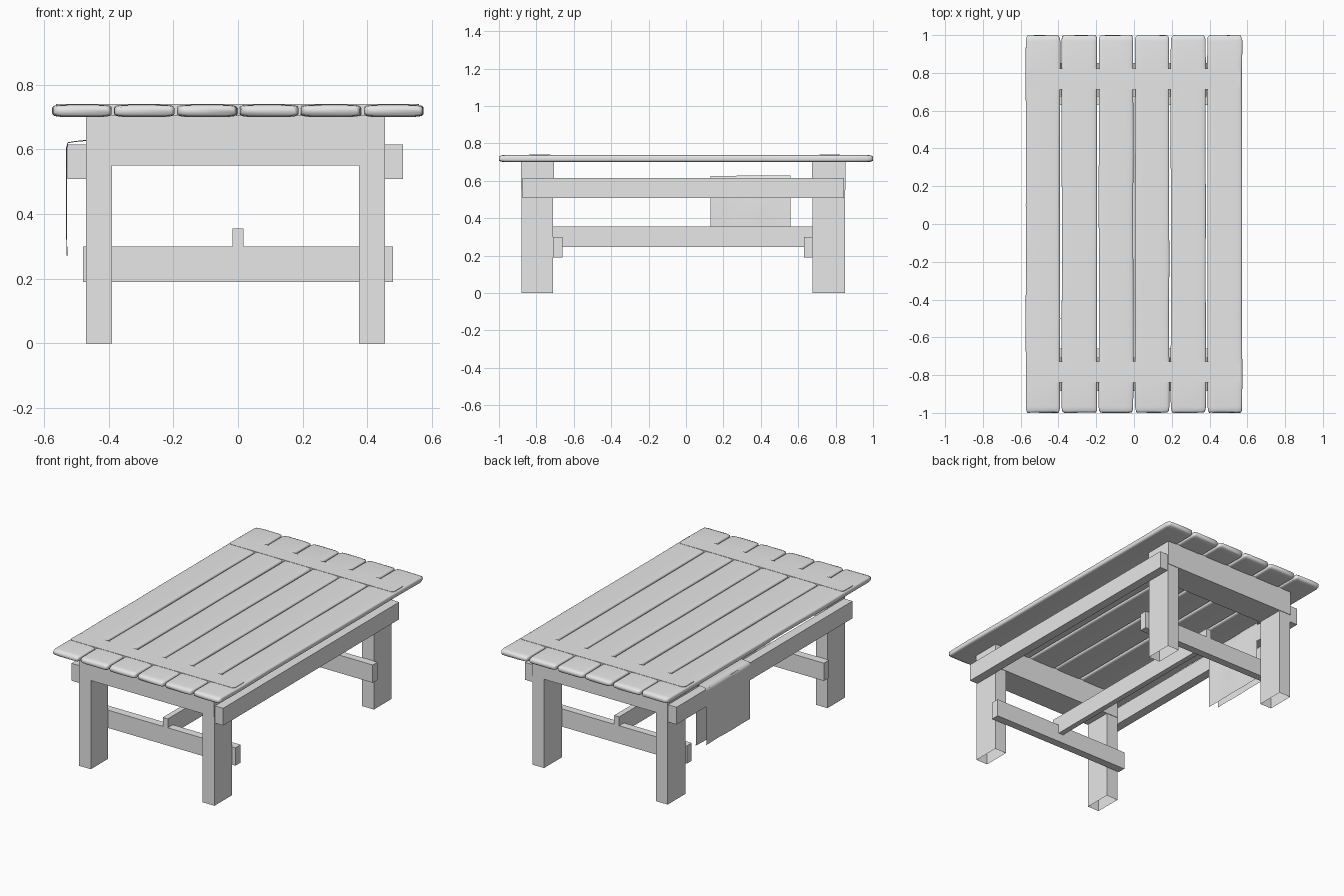
import bpy, bmesh, math, random

if "Cube" in bpy.data.objects:
    bpy.data.objects.remove(bpy.data.objects["Cube"])

random.seed(4)
mat = bpy.data.materials.new("light grey wood")
mat.diffuse_color = (0.8, 0.8, 0.8, 1)
mat.use_nodes = True
mat.node_tree.nodes["Principled BSDF"].inputs["Base Color"].default_value = mat.diffuse_color


def finish(name, bm, smooth=False):
    bmesh.ops.recalc_face_normals(bm, faces=bm.faces)
    me = bpy.data.meshes.new(name)
    bm.to_mesh(me)
    bm.free()
    me.materials.append(mat)
    for p in me.polygons:
        p.use_smooth = smooth
    ob = bpy.data.objects.new(name, me)
    bpy.context.collection.objects.link(ob)
    return ob


def box(name, x0, x1, y0, y1, z0, z1, open_bottom=False):
    bm = bmesh.new()
    bmesh.ops.create_cube(bm, size=1)
    for v in bm.verts:
        v.co.x = x1 if v.co.x > 0 else x0
        v.co.y = y1 if v.co.y > 0 else y0
        v.co.z = z1 if v.co.z > 0 else z0
    finish(name, bm)
    if open_bottom:
        me = bpy.data.objects[name].data
        bm = bmesh.new()
        bm.from_mesh(me)
        low = [f for f in bm.faces if f.normal.z < -0.5]
        bmesh.ops.delete(bm, geom=low, context='FACES_ONLY')
        bm.to_mesh(me)
        bm.free()


# rounded, slightly uneven top planks
def plank(name, x0, x1):
    bm = bmesh.new()
    cx, hw, hz, n = (x0 + x1) / 2, (x1 - x0) / 2 - 0.002, 0.019, 24
    rings = []
    for y in (-1, -0.99, -0.97, -0.82, -0.5, -0.2, 0.1, 0.4, 0.8, 0.97, 0.99, 1):
        edge = abs(y)
        s = 0.9 if edge == 1 else 0.97 if edge == 0.99 else 1.0
        sz = 0.6 if edge == 1 else 0.88 if edge == 0.99 else 1.0
        dl, dr = random.uniform(0, 0.004), random.uniform(0, 0.004)
        ring = []
        for i in range(n):
            a = 2 * math.pi * (i + 0.5) / n
            c, q = math.cos(a), math.sin(a)
            px = math.copysign(abs(c) ** 0.33, c)
            pz = math.copysign(abs(q) ** 0.4, q)
            x = cx + px * hw * s + (dl if px < 0 else -dr)
            yy = y - (random.uniform(0, 0.004) * y if edge > 0.9 else 0)
            ring.append(bm.verts.new((x, yy, 0.719 + pz * hz * sz)))
        rings.append(ring)
    for r0, r1 in zip(rings, rings[1:]):
        for i in range(n):
            j = (i + 1) % n
            bm.faces.new((r0[i], r0[j], r1[j], r1[i]))
    bm.faces.new(rings[0])
    bm.faces.new(rings[-1])
    finish(name, bm, True)


edges = (-0.577, -0.387, -0.191, 0.001, 0.19, 0.384, 0.577)
for i in range(6):
    plank("top_plank_%d" % (i + 1), edges[i], edges[i + 1])


# cross boards let into the planks, rounded corners
def cross_board(name, y0, y1):
    bm = bmesh.new()
    r, loops = 0.018, []
    for z in (0.705, 0.7395):
        loop = []
        for k, (x, y) in enumerate(((0.56 - r, y1 - r), (-0.563 + r, y1 - r),
                                    (-0.563 + r, y0 + r), (0.56 - r, y0 + r))):
            for t in range(5):
                a = math.pi / 2 * (k + t / 4)
                loop.append(bm.verts.new((x + r * math.cos(a), y + r * math.sin(a), z)))
        loops.append(loop)
    n = len(loops[0])
    for i in range(n):
        j = (i + 1) % n
        bm.faces.new((loops[0][i], loops[0][j], loops[1][j], loops[1][i]))
    for loop in loops:
        bm.faces.new(loop)
    finish(name, bm)


cross_board("front_cross_board", -0.84, -0.727)
cross_board("back_cross_board", 0.713, 0.823)

# legs, aprons and low end rails
for end, y0, y1, r0, r1 in (("front", -0.88, -0.71, -0.71, -0.66),
                            ("back", 0.677, 0.85, 0.63, 0.677)):
    box(end + "_left_leg", -0.47, -0.39, y0, y1, 0, 0.55, True)
    box(end + "_right_leg", 0.375, 0.455, y0, y1, 0, 0.55, True)
    box(end + "_apron", -0.47, 0.455, y0 - 0.003, y1 + 0.003, 0.55, 0.705)
    box(end + "_low_rail", -0.48, 0.48, r0, r1, 0.19, 0.30)

# side rails and centre stretcher
box("left_side_rail", -0.527, -0.47, -0.873, 0.845, 0.508, 0.615)
box("right_side_rail", 0.455, 0.51, -0.873, 0.845, 0.508, 0.615)
box("centre_stretcher", -0.017, 0.017, -0.71, 0.677, 0.245, 0.355)

# cloth folded over the left rail
bm = bmesh.new()
profile = ((-0.529, 0.27), (-0.531, 0.38), (-0.53, 0.5), (-0.531, 0.6), (-0.526, 0.619),
           (-0.5, 0.623), (-0.467, 0.626), (-0.463, 0.6), (-0.462, 0.42), (-0.46, 0.247))
rows = []
for k in range(11):
    y = 0.13 + 0.43 * k / 10
    rows.append([bm.verts.new((x + 0.0015 * math.sin(k * 1.1 + i), y, z + 0.003 * k / 10))
                 for i, (x, z) in enumerate(profile)])
for a, b in zip(rows, rows[1:]):
    for i in range(len(profile) - 1):
        bm.faces.new((a[i], a[i + 1], b[i + 1], b[i]))
finish("hanging_cloth", bm, True)
